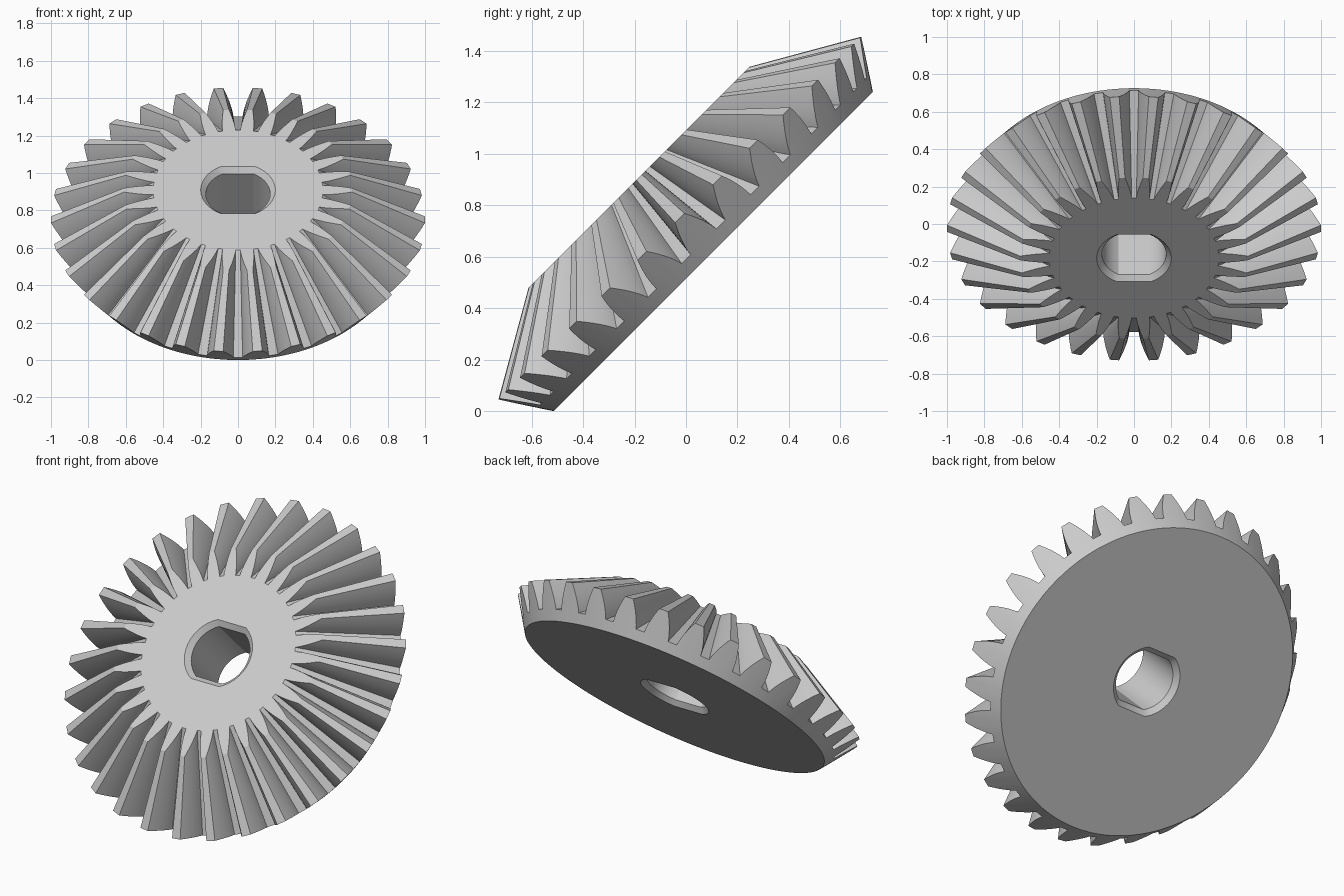
import bpy, bmesh
from math import pi, sin, cos, tan, acos, sqrt, radians

if "Cube" in bpy.data.objects:
    bpy.data.objects.remove(bpy.data.objects["Cube"])

TEETH = 30
R_BASE, R_TIP, Z_TIP = 0.877, 1.0, 0.184   # back cone from bottom rim to outer tooth tips
APEX, TOP = 0.758, 0.408                   # pitch cone apex and flat top face height
T_ROOT = 0.29                              # where the roots sit along the back cone
R_PITCH, CONE = 0.965, radians(55)

bm = bmesh.new()


def ring(points):
    return [bm.verts.new(p) for p in points]


def bridge(a, b):
    n = len(a)
    for i in range(n):
        j = (i + 1) % n
        bm.faces.new((a[i], a[j], b[j], b[i]))


def cap(a, b):
    edges = [bm.edges.get((l[i - 1], l[i])) for l in (a, b) for i in range(len(l))]
    bmesh.ops.triangle_fill(bm, edges=edges, use_beauty=True)


# involute half-thickness of a tooth, as an angle about the gear axis
def inv(a):
    return tan(a) - a


def half_angle(t):
    rv = R_PITCH / cos(CONE)
    rb = rv * cos(radians(20))
    length = sqrt((R_TIP - R_BASE) ** 2 + Z_TIP ** 2)
    R = rv + 0.064 - (1 - t) * length
    a = acos(min(1, rb / R))
    h = pi * cos(CONE) / (2 * TEETH) + inv(radians(20)) - inv(a)
    r = R_BASE + (R_TIP - R_BASE) * t
    return h * R / r


# one tooth and half of each gap: (angle, position along back cone)
steps = 7
flank = [T_ROOT + (1 - T_ROOT) * i / steps for i in range(steps + 1)]
tooth = [(-pi / TEETH, T_ROOT)]
tooth += [(-half_angle(t), t) for t in flank]
tooth += [(half_angle(t), t) for t in reversed(flank)]

rim, outer, inner = [], [], []
for k in range(TEETH):
    for a, t in tooth:
        a += 2 * pi * k / TEETH
        r, z = R_BASE + (R_TIP - R_BASE) * t, Z_TIP * t
        s = (APEX - TOP) / (APEX - z)
        rim.append((R_BASE * cos(a), R_BASE * sin(a), 0))
        outer.append((r * cos(a), r * sin(a), z))
        inner.append((r * s * cos(a), r * s * sin(a), TOP))
rim, outer, inner = ring(rim), ring(outer), ring(inner)
bridge(rim, outer)
bridge(outer, inner)


# double-flat shaft hole with a chamfer at both ends
def hole(radius, flat, z):
    e = acos(sqrt(radius ** 2 - flat ** 2) / radius)
    arc = [-e + 2 * e * i / 14 for i in range(15)]
    return ring([(radius * cos(a + o), radius * sin(a + o), z) for o in (0, pi) for a in arc])


c = 0.028
loops = [hole(0.2, 0.178, TOP), hole(0.172, 0.15, TOP - c),
         hole(0.172, 0.15, c), hole(0.2, 0.178, 0)]
for a, b in zip(loops, loops[1:]):
    bridge(a, b)

# flat top and bottom faces
cap(inner, loops[0])
cap(rim, loops[3])
bmesh.ops.recalc_face_normals(bm, faces=bm.faces)

mesh = bpy.data.meshes.new("bevel_gear")
bm.to_mesh(mesh)
bm.free()
gear = bpy.data.objects.new("bevel_gear", mesh)
bpy.context.collection.objects.link(gear)
gear.rotation_euler = (radians(45), 0, 0)
gear.location = (0, 0.106, 0.62)
bpy.context.view_layer.objects.active = gear
gear.select_set(True)
bpy.ops.object.shade_smooth_by_angle(angle=radians(25))
